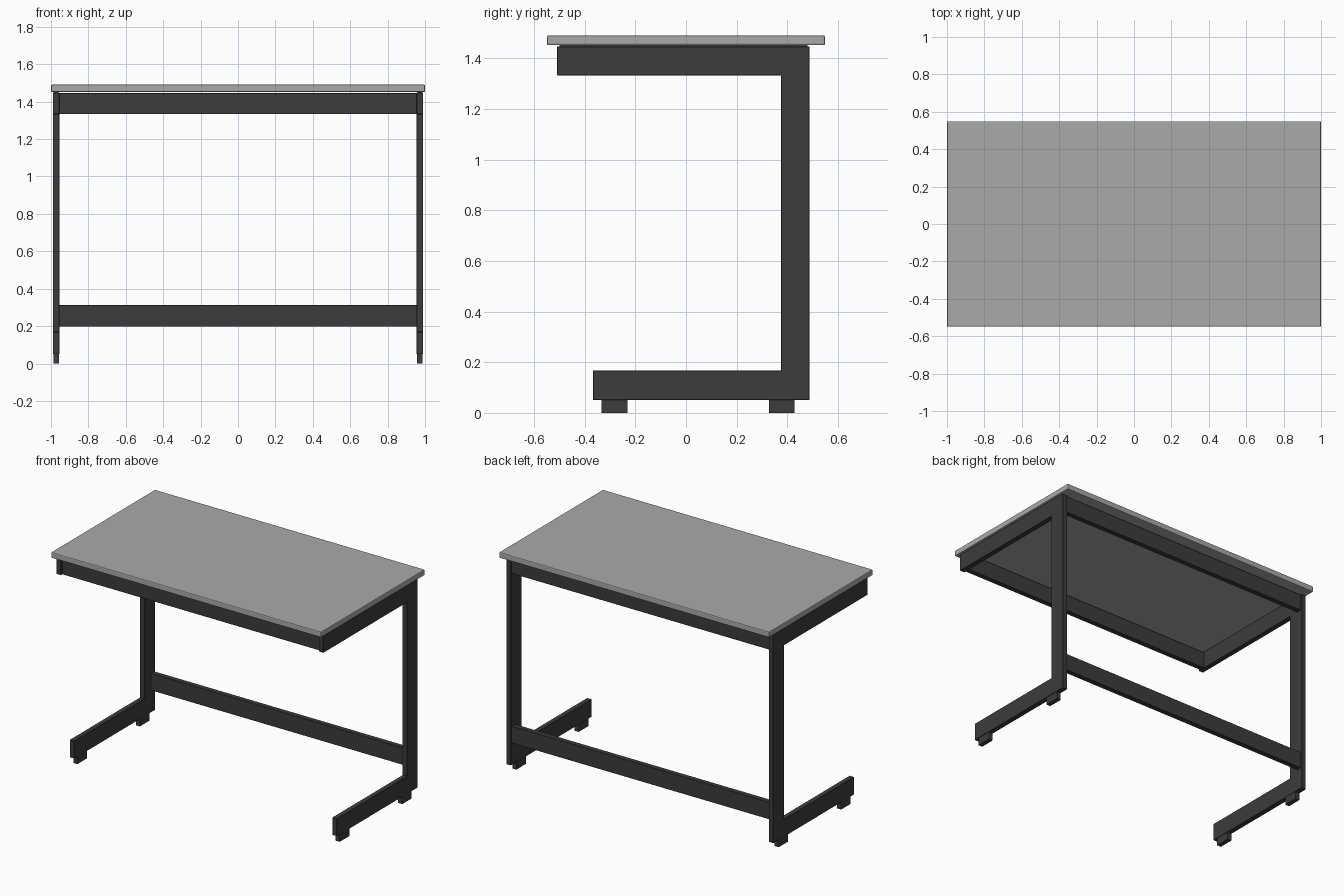
import bpy, bmesh

if "Cube" in bpy.data.objects:
    bpy.data.objects.remove(bpy.data.objects["Cube"])


def finish(name, bm, bevel=0.0, segments=1):
    bmesh.ops.recalc_face_normals(bm, faces=bm.faces)
    me = bpy.data.meshes.new(name)
    bm.to_mesh(me)
    bm.free()
    ob = bpy.data.objects.new(name, me)
    bpy.context.collection.objects.link(ob)
    mat = top_mat if name == "desktop" else frame_mat
    me.materials.append(mat)
    if bevel:
        mod = ob.modifiers.new("edge_round", 'BEVEL')
        mod.width = bevel
        mod.segments = segments
        mod.limit_method = 'ANGLE'
    return ob


def box(name, x, y, z, bevel=0.0, segments=1):
    bm = bmesh.new()
    bmesh.ops.create_cube(bm, size=1)
    for v in bm.verts:
        v.co = [lo + (c + 0.5) * (hi - lo) for c, (lo, hi) in zip(v.co, (x, y, z))]
    return finish(name, bm, bevel, segments)


def material(name, grey):
    mat = bpy.data.materials.new(name)
    mat.diffuse_color = (grey, grey, grey, 1)
    mat.use_nodes = True
    mat.node_tree.nodes["Principled BSDF"].inputs["Base Color"].default_value = mat.diffuse_color
    return mat


top_mat = material("desktop_grey", 0.4)
frame_mat = material("frame_dark", 0.045)

# Worktop with slightly eased edges
box("desktop", (-1, 1), (-0.549, 0.549), (1.452, 1.491), 0.006, 2)

# C-shaped side frames: top arm, upright and floor bar in one profile
PROFILE = [(-0.51, 1.333), (0.376, 1.333), (0.376, 0.168), (-0.367, 0.168),
           (-0.367, 0.05), (0.488, 0.05), (0.488, 1.448), (-0.51, 1.448)]
for side, s in (("left", -1), ("right", 1)):
    bm = bmesh.new()
    face = bm.faces.new([bm.verts.new((s * 0.955, y, z)) for y, z in PROFILE])
    ext = bmesh.ops.extrude_face_region(bm, geom=[face])
    bmesh.ops.translate(bm, vec=(s * 0.035, 0, 0),
                        verts=[g for g in ext["geom"] if isinstance(g, bmesh.types.BMVert)])
    finish(side + "_side_frame", bm, 0.002)

    # Foot pads
    xs = sorted((s * 0.957, s * 0.987))
    box(side + "_front_foot", xs, (-0.333, -0.232), (0, 0.052))
    box(side + "_back_foot", xs, (0.328, 0.428), (0, 0.052))

# Cross rails between the side frames
RAILS = {"front_apron": ((-0.495, -0.46), (1.333, 1.446)),
         "back_apron": ((0.445, 0.48), (1.333, 1.446)),
         "lower_back_rail": ((0.445, 0.48), (0.197, 0.312))}
for name, (y, z) in RAILS.items():
    box(name, (-0.957, 0.957), y, z, 0.002)

# Hidden fixing strips closing the seam between frame and worktop
for side, s in (("left", -1), ("right", 1)):
    box(side + "_fixing_strip", sorted((s * 0.96, s * 0.985)), (-0.5, 0.48), (1.44, 1.455))
